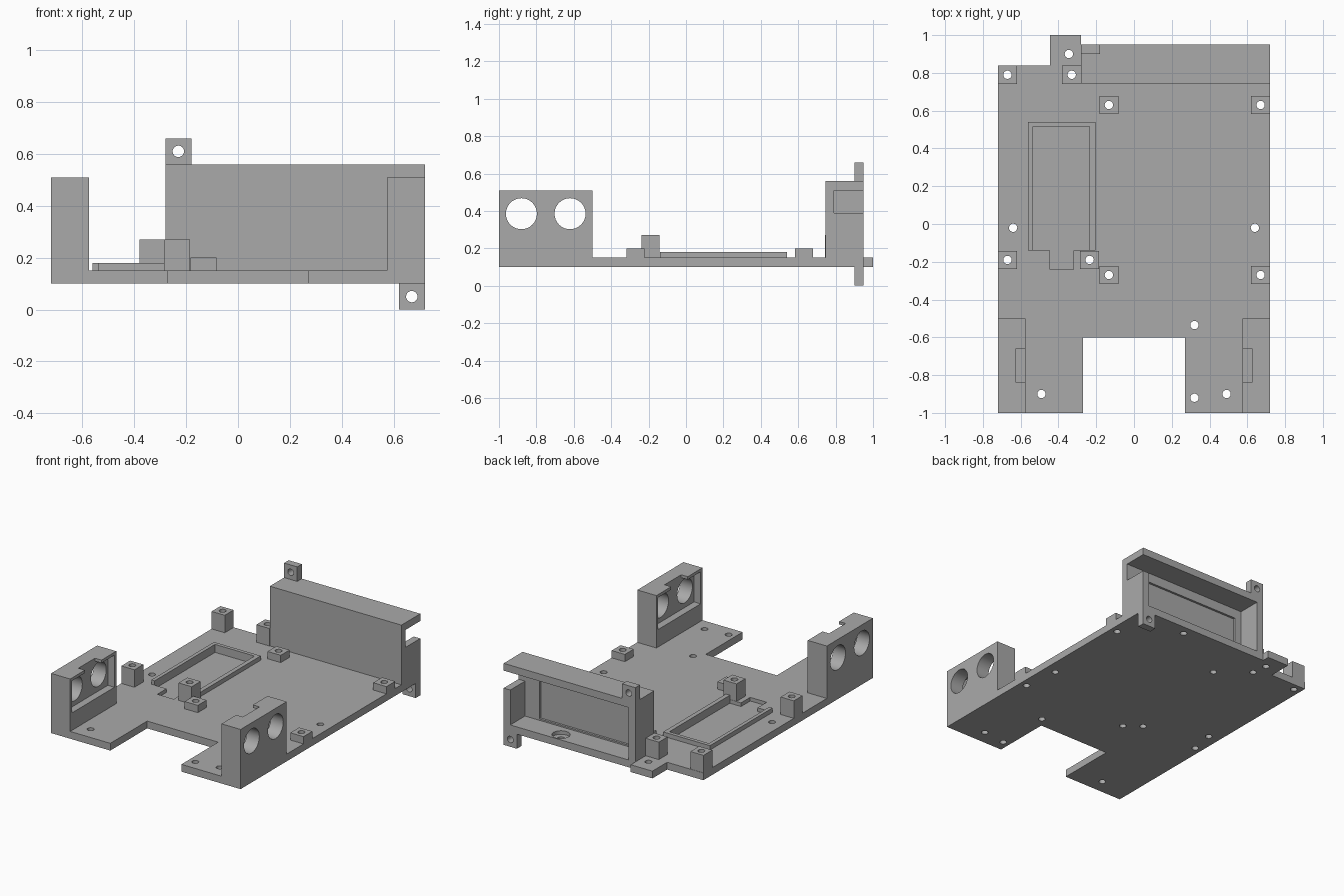
import bpy, bmesh, math
from mathutils import Matrix

if "Cube" in bpy.data.objects:
    bpy.data.objects.remove(bpy.data.objects["Cube"])

gray = bpy.data.materials.new("plain_gray")
gray.diffuse_color = (0.4, 0.4, 0.4, 1)
gray.use_nodes = True
gray.node_tree.nodes["Principled BSDF"].inputs["Base Color"].default_value = gray.diffuse_color


def new_object(name, bm):
    bmesh.ops.recalc_face_normals(bm, faces=bm.faces)
    me = bpy.data.meshes.new(name)
    bm.to_mesh(me)
    bm.free()
    me.materials.append(gray)
    ob = bpy.data.objects.new(name, me)
    bpy.context.collection.objects.link(ob)
    return ob


def box(name, x0, x1, y0, y1, z0, z1):
    bm = bmesh.new()
    bmesh.ops.create_cube(bm, size=1)
    size, mid = (x1 - x0, y1 - y0, z1 - z0), ((x0 + x1) / 2, (y0 + y1) / 2, (z0 + z1) / 2)
    for v in bm.verts:
        v.co = [c * s + m for c, s, m in zip(v.co, size, mid)]
    return new_object(name, bm)


def prism(name, outline, z0, z1):
    bm = bmesh.new()
    face = bm.faces.new([bm.verts.new((x, y, z0)) for x, y in outline])
    top = bmesh.ops.extrude_face_region(bm, geom=[face])["geom"]
    for v in top:
        if isinstance(v, bmesh.types.BMVert):
            v.co.z = z1
    return new_object(name, bm)


def rod(center, radius, length, axis="Z"):
    rot = {"X": Matrix.Rotation(math.pi / 2, 4, "Y"),
           "Y": Matrix.Rotation(math.pi / 2, 4, "X"), "Z": Matrix()}[axis]
    bm = bmesh.new()
    bmesh.ops.create_cone(bm, cap_ends=True, segments=32, radius1=radius, radius2=radius,
                          depth=length, matrix=Matrix.Translation(center) @ rot)
    return new_object("cutter", bm)


def combine(target, other, operation):
    mod = target.modifiers.new("combine", "BOOLEAN")
    mod.operation, mod.object, mod.solver = operation, other, "EXACT"
    bpy.context.view_layer.objects.active = target
    bpy.ops.object.modifier_apply(modifier=mod.name)
    bpy.data.objects.remove(other)


def add(target, *args):
    combine(target, box("part", *args), "UNION")


def cut(target, *args):
    combine(target, box("cutter", *args), "DIFFERENCE")


# Base plate with front notch and rear tab
body = prism("chassis", [(-.72, -1), (-.27, -1), (-.27, -.6), (.27, -.6), (.27, -1), (.72, -1),
                         (.72, .95), (-.28, .95), (-.28, 1), (-.445, 1), (-.445, .84), (-.72, .84)],
             .10, .15)

# Rear box, open at the back, with a side slot and a shallow inner panel
add(body, -.28, .72, .745, .95, .12, .56)
cut(body, -.23, .67, .79, 1.1, .15, .51)
cut(body, .5, .8, .79, 1.1, .39, .51)
cut(body, -.18, .56, .775, .85, .16, .445)

# Rear screw tabs, one above and one below
add(body, -.28, -.18, .90, .95, .54, .66)
add(body, .62, .72, .90, .95, 0, .12)
for x, z in ((-.23, .61), (.67, .05)):
    combine(body, rod((x, .925, z), .022, .2, "Y"), "DIFFERENCE")

# Twin-hole sensor housings on both sides
for s in (-1, 1):
    def span(a, b):
        return sorted((s * a, s * b))
    add(body, *span(.575, .72), -1, -.5, .12, .51)
    cut(body, *span(.5, .625), -.98, -.52, .27, .49)
    cut(body, *span(.5, .625), -.84, -.66, .45, .6)
    for y in (-.88, -.62):
        combine(body, rod((s * .67, y, .385), .083, .3, "X"), "DIFFERENCE")

# Raised rim around the shallow tray, open at the front
add(body, -.56, -.205, -.14, .54, .12, .18)
cut(body, -.535, -.235, -.14, .515, .125, .3)
cut(body, -.445, -.32, -.24, -.1, .125, .3)

# Tall and low screw posts
tall = [(-.67, .79), (-.33, .79), (-.67, -.19), (-.235, -.19)]
low = [(-.133, .63), (.67, .63), (-.133, -.27), (.67, -.27)]
for posts, top in ((tall, .27), (low, .20)):
    for x, y in posts:
        add(body, x - .05, x + .05, y - .048, y + .048, .12, top)

# Screw holes through the posts and plate
plain = [(-.345, .90), (-.64, -.02), (.64, -.02), (.32, -.535),
         (.32, -.92), (-.49, -.9), (.49, -.9), (.33, .885)]
for x, y in tall + low + plain:
    combine(body, rod((x, y, .2), .022, .3), "DIFFERENCE")

# Wider recess for the screw head inside the rear box
combine(body, rod((.33, .885, .2), .057, .15), "DIFFERENCE")

body.select_set(True)
bpy.context.view_layer.objects.active = body
bpy.ops.object.shade_smooth_by_angle(angle=math.radians(30))
